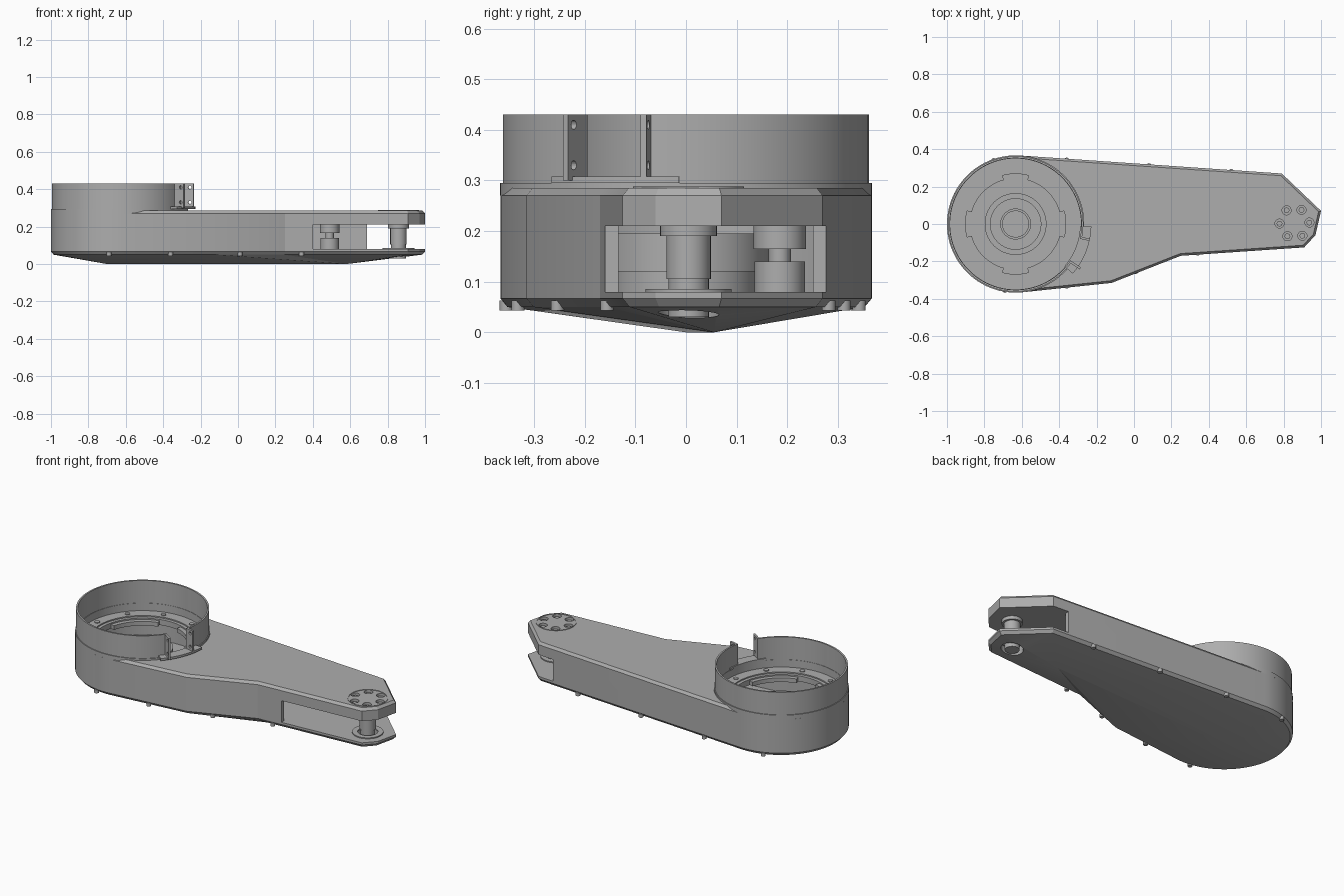
import bpy, bmesh
from math import cos, sin, radians, pi
from mathutils import Vector

cube = bpy.data.objects.get("Cube")
if cube:
    bpy.data.objects.remove(cube, do_unlink=True)

grey = bpy.data.materials.new("machined grey")
grey.use_nodes = True
colour = (0.42, 0.42, 0.42, 1)
grey.diffuse_color = colour
grey.node_tree.nodes["Principled BSDF"].inputs["Base Color"].default_value = colour

DRUM = (-0.633, 0.0)     # axis of the large joint
TIP = (0.858, 0.005)     # axis of the small joint
R = 0.367
parts = []


def finish(name, bm):
    bmesh.ops.recalc_face_normals(bm, faces=bm.faces)
    mesh = bpy.data.meshes.new(name)
    bm.to_mesh(mesh)
    bm.free()
    mesh.materials.append(grey)
    ob = bpy.data.objects.new(name, mesh)
    bpy.context.collection.objects.link(ob)
    parts.append(ob)
    return ob


def loop(bm, pts, z):
    return [bm.verts.new((p[0], p[1], z)) for p in pts]


def bridge(bm, a, b):
    n = len(a)
    for i in range(n):
        bm.faces.new((a[i], a[(i + 1) % n], b[(i + 1) % n], b[i]))


def prism(name, pts, z0, z1):
    bm = bmesh.new()
    low, high = loop(bm, pts, z0), loop(bm, pts, z1)
    bridge(bm, low, high)
    bm.faces.new(low)
    bm.faces.new(high)
    return finish(name, bm)


def arc(centre, r, a0, a1, steps):
    angles = [radians(a0 + (a1 - a0) * i / steps) for i in range(steps + 1)]
    return [(centre[0] + r * cos(a), centre[1] + r * sin(a)) for a in angles]


def disc(name, centre, r, z0, z1, steps=40):
    return prism(name, arc(centre, r, 0, 360, steps)[:-1], z0, z1)


def sector(name, centre, r0, r1, z0, z1, a0, a1, steps=48):
    return prism(name, arc(centre, r1, a0, a1, steps) + arc(centre, r0, a1, a0, steps), z0, z1)


def tube(name, centre, r0, r1, z0, z1, steps=64):
    bm = bmesh.new()
    rings = [loop(bm, arc(centre, r, 0, 360, steps)[:-1], z)
             for r, z in ((r0, z0), (r1, z0), (r1, z1), (r0, z1))]
    for i in range(4):
        bridge(bm, rings[i], rings[(i + 1) % 4])
    return finish(name, bm)


def box(name, x0, x1, y0, y1, z0, z1):
    return prism(name, [(x0, y0), (x1, y0), (x1, y1), (x0, y1)], z0, z1)


def polar(centre, r, deg):
    return (centre[0] + r * cos(radians(deg)), centre[1] + r * sin(radians(deg)))


def inset(pts, d):
    """Shrink a counter-clockwise outline by d with mitred corners."""
    out = []
    for i, p in enumerate(pts):
        p = Vector(p)
        e1 = (p - Vector(pts[i - 1])).normalized()
        e2 = (Vector(pts[(i + 1) % len(pts)]) - p).normalized()
        n1, n2 = Vector((-e1.y, e1.x)), Vector((-e2.y, e2.x))
        out.append(tuple(p + (n1 + n2) * d / (1 + n1.dot(n2))))
    return out


def cut(target, cutters):
    for c in cutters:
        c.hide_render = True
        mod = target.modifiers.new("cut", "BOOLEAN")
        mod.operation, mod.solver, mod.object = "DIFFERENCE", "EXACT", c
    deps = bpy.context.evaluated_depsgraph_get()
    mesh = bpy.data.meshes.new_from_object(target.evaluated_get(deps))
    target.modifiers.clear()
    target.data = mesh
    for c in cutters:
        parts.remove(c)
        bpy.data.objects.remove(c, do_unlink=True)


# Arm housing: bevelled top, straight sides, faceted belly with a short ridge
outline = [(-0.12, -0.315), (0.25, -0.17), (0.91, -0.125), (0.97, -0.06),
           (1.0, 0.07), (0.79, 0.27)] + arc(DRUM, R, 86, 276, 48)
bm = bmesh.new()
levels = [loop(bm, inset(outline, d), z)
          for d, z in ((0.012, 0.285), (0, 0.27), (0, 0.067), (0.014, 0.05))]
bm.faces.new(levels[0])
for a, b in zip(levels, levels[1:]):
    bridge(bm, a, b)
rear, fore = bm.verts.new((-0.7, 0, 0)), bm.verts.new((0.58, 0.055, 0))
rim = levels[-1]
for i, v in enumerate(rim):
    w = rim[(i + 1) % len(rim)]
    pv, pw = [rear if q.co.x < -0.3 else fore for q in (v, w)]
    bm.faces.new((v, w, pv))
    if pv != pw:
        bm.faces.new((w, pw, pv))
housing = finish("arm_housing", bm)

# Hollow interior, fork opening, front window, drum well and joint holes
cutters = [
    prism("cavity", inset(outline, 0.026), 0.08, 0.21),
    box("fork_opening", 0.69, 1.2, -0.5, 0.5, 0.08, 0.21),
    box("front_window", 0.4, 0.8, -0.5, 0.0, 0.08, 0.21),
    disc("well", DRUM, 0.287, 0.08, 0.5, 96),
    disc("ledge_recess", DRUM, 0.35, 0.25, 0.5, 96),
    disc("pin_hole", TIP, 0.06, -0.1, 0.1),
]
cutters += [disc("screw_hole", polar(TIP, 0.08, 60 * i + 2), 0.024, 0.262, 0.4) for i in range(6)]
cut(housing, cutters)

# Drum collar and split clamp wall
tube("drum_collar", DRUM, 0.35, R, 0.27, 0.295, 96)
sector("drum_wall", DRUM, 0.352, 0.362, 0.295, 0.43, -12, 325.5, 96)
sector("clamp_base", DRUM, 0.345, 0.405, 0.295, 0.308, -41, -2)

# Radial clamp flanges, each with two bolt holes
for side, deg, reach in (("left", -12, 0.405), ("right", -34.5, 0.42)):
    d = Vector((cos(radians(deg)), sin(radians(deg))))
    n = Vector((-d.y, d.x)) * 0.006
    c = Vector(DRUM)
    a, b = c + d * 0.352, c + d * reach
    flange = prism(side + "_clamp_flange", [a - n, b - n, b + n, a + n], 0.3, 0.43)
    holes = []
    for z in (0.33, 0.41):
        bm = bmesh.new()
        bmesh.ops.create_cone(bm, cap_ends=True, segments=20, radius1=0.009,
                              radius2=0.009, depth=0.06)
        hole = finish("flange_hole", bm)
        p = c + d * (reach - 0.02)
        hole.location = (p.x, p.y, z)
        hole.rotation_euler = (pi / 2, 0, radians(deg))
        holes.append(hole)
    bpy.context.view_layer.update()
    cut(flange, holes)

# Ledge screws and the segmented ring inside the well
for i in range(10):
    disc("ledge_screw", polar(DRUM, 0.318, 36 * i - 4), 0.014, 0.245, 0.255)
tube("inner_ring", DRUM, 0.268, 0.29, 0.21, 0.243, 96)
for i in range(4):
    sector("ring_lobe", DRUM, 0.243, 0.27, 0.21, 0.235, 90 * i + 15, 90 * i + 75)

# Central hub with bolt circle
tube("hub_body", DRUM, 0.135, 0.165, 0.12, 0.195, 96)
tube("hub_flange", DRUM, 0.08, 0.137, 0.12, 0.185, 96)
disc("hub_core", DRUM, 0.072, 0.075, 0.18, 64)
tube("hub_foot", DRUM, 0.1, 0.145, 0.075, 0.12, 96)
for i in range(12):
    disc("hub_bolt", polar(DRUM, 0.112, 30 * i + 15), 0.017, 0.18, 0.192)

# Belt idler inside the arm
IDLER = (0.49, 0.185)
for name, r, z0, z1 in (("idler_top", 0.052, 0.165, 0.212), ("idler_shaft", 0.022, 0.13, 0.17),
                        ("idler_base", 0.05, 0.075, 0.14)):
    disc(name, IDLER, r, z0, z1)

# Tip joint pin, bearing ring, cover ring and screws
for name, r, z0, z1 in (("pin_foot", 0.04, 0.03, 0.11), ("pin_shaft", 0.044, 0.105, 0.195),
                        ("pin_flange", 0.056, 0.19, 0.215)):
    disc(name, TIP, r, z0, z1)
tube("bearing_ring", TIP, 0.055, 0.085, 0.078, 0.086)
tube("tip_cover_ring", TIP, 0.105, 0.11, 0.28, 0.288)
for i in range(6):
    disc("tip_screw", polar(TIP, 0.08, 60 * i + 2), 0.015, 0.255, 0.275)

# Small screws along the lower edge of the housing
for x, y in ((-0.69, -0.355), (-0.36, -0.332), (0.01, -0.254), (0.34, -0.156),
             (-0.75, 0.339), (-0.36, 0.342), (0.08, 0.312), (0.52, 0.282)):
    disc("edge_screw", (x, y), 0.013, 0.043, 0.063, 24)

# Smooth the round walls, keep every real edge crisp
bpy.ops.object.select_all(action="DESELECT")
for ob in parts:
    ob.select_set(True)
bpy.context.view_layer.objects.active = housing
bpy.ops.object.shade_smooth_by_angle(angle=radians(16))
